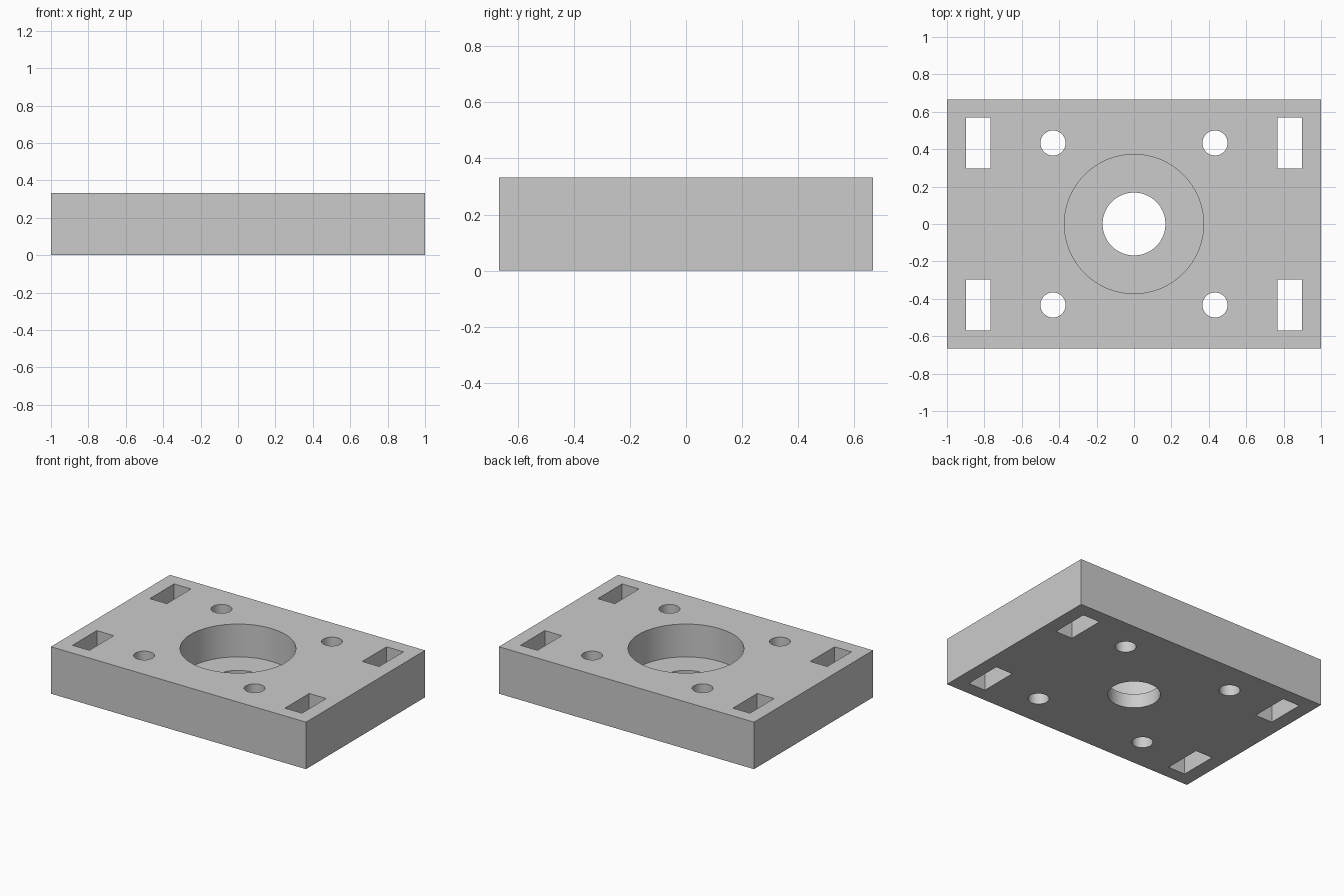
import bpy
import math

default = bpy.data.objects.get("Cube")
if default:
    bpy.data.objects.remove(default, do_unlink=True)

HEIGHT = 0.333
FLOOR = 0.10      # height of the counterbore floor
TOP = HEIGHT + 0.1

grey = bpy.data.materials.new("plain grey")
grey.use_nodes = True
grey.diffuse_color = (0.6, 0.6, 0.6, 1)
grey.node_tree.nodes["Principled BSDF"].inputs["Base Color"].default_value = (0.6, 0.6, 0.6, 1)


def box(name, x, y, size_x, size_y, low, high):
    bpy.ops.mesh.primitive_cube_add(size=1, location=(x, y, (low + high) / 2))
    obj = bpy.context.object
    obj.name = name
    obj.scale = (size_x, size_y, high - low)
    bpy.ops.object.transform_apply(location=True, rotation=False, scale=True)
    return obj


def cylinder(name, x, y, radius, low, high, sides=64):
    bpy.ops.mesh.primitive_cylinder_add(vertices=sides, radius=radius, depth=high - low,
                                        location=(x, y, (low + high) / 2))
    obj = bpy.context.object
    obj.name = name
    return obj


# Solid block
plate = box("mounting_plate", 0, 0, 2, 1.333, 0, HEIGHT)
plate.data.materials.append(grey)

# Central counterbore and its through hole
cutters = [cylinder("counterbore_cutter", 0, 0, 0.372, FLOOR, TOP, 96),
           cylinder("centre_hole_cutter", 0, 0, 0.168, -0.1, TOP)]

# Four bolt holes and four corner slots
for sx in (-1, 1):
    for sy in (-1, 1):
        cutters.append(cylinder("bolt_hole_cutter", sx * 0.433, sy * 0.433, 0.067, -0.1, TOP))
        cutters.append(box("slot_cutter", sx * 0.833, sy * 0.433, 0.133, 0.272, -0.1, TOP))

# Cut everything out of the block
bpy.ops.object.select_all(action="DESELECT")
plate.select_set(True)
bpy.context.view_layer.objects.active = plate
for cutter in cutters:
    cutter.hide_render = True
    mod = plate.modifiers.new("cut", "BOOLEAN")
    mod.operation = "DIFFERENCE"
    mod.solver = "EXACT"
    mod.object = cutter
    bpy.ops.object.modifier_apply(modifier=mod.name)
for cutter in cutters:
    bpy.data.objects.remove(cutter, do_unlink=True)

# Round walls smooth, edges crisp
bpy.ops.object.shade_smooth_by_angle(angle=math.radians(30))
